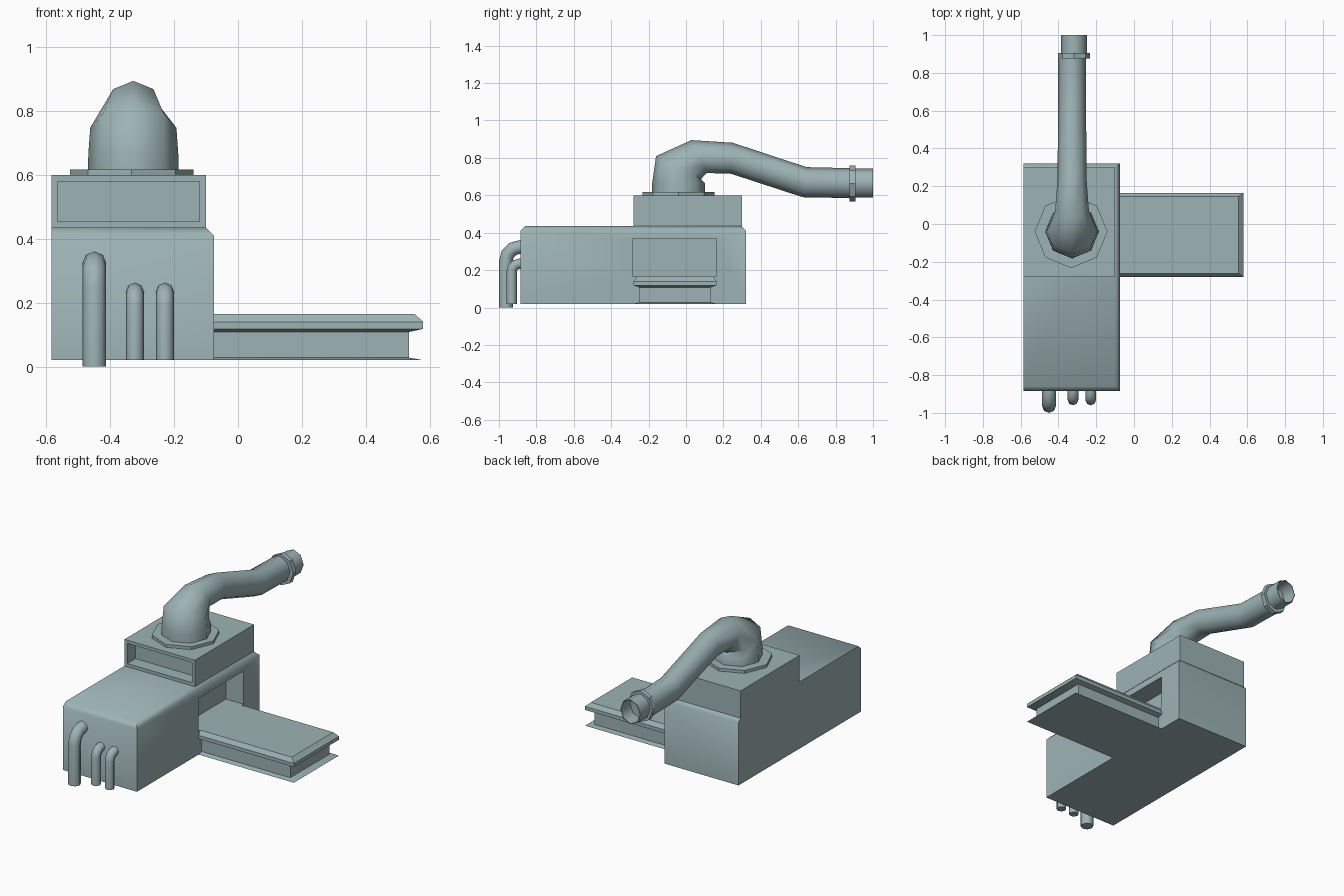
import bpy, bmesh, math
from mathutils import Vector

if "Cube" in bpy.data.objects:
    bpy.data.objects.remove(bpy.data.objects["Cube"], do_unlink=True)

paint = bpy.data.materials.new("grey_teal")
paint.use_nodes = True
COLOUR = (0.34, 0.45, 0.46, 1)
paint.diffuse_color = COLOUR
paint.node_tree.nodes["Principled BSDF"].inputs["Base Color"].default_value = COLOUR


def finish(name, bm, angle=50):
    bmesh.ops.recalc_face_normals(bm, faces=bm.faces[:])
    mesh = bpy.data.meshes.new(name)
    bm.to_mesh(mesh)
    bm.free()
    mesh.materials.append(paint)
    obj = bpy.data.objects.new(name, mesh)
    bpy.context.collection.objects.link(obj)
    bpy.ops.object.select_all(action="DESELECT")
    obj.select_set(True)
    bpy.context.view_layer.objects.active = obj
    bpy.ops.object.shade_smooth_by_angle(angle=math.radians(angle))
    return obj


def box(lo, hi):
    bm = bmesh.new()
    lo, hi = Vector(lo), Vector(hi)
    bmesh.ops.create_cube(bm, size=1)
    for v in bm.verts:
        v.co = (lo + hi) / 2 + v.co * (hi - lo)
    return bm


def recess(bm, normal, margins, depth):
    """Inset the box face along normal to the given bounds and push it in."""
    normal = Vector(normal)
    bm.normal_update()
    face = max(bm.faces, key=lambda f: (round(f.normal.dot(normal), 3), f.calc_area()))
    bmesh.ops.inset_individual(bm, faces=[face], thickness=0.01)
    axis = 1 if abs(normal.x) > 0.5 else 0
    mid = face.calc_center_median()
    a0, a1, z0, z1 = margins
    for v in face.verts:
        v.co[axis] = a0 if v.co[axis] < mid[axis] else a1
        v.co.z = z0 if v.co.z < mid.z else z1
    out = bmesh.ops.extrude_discrete_faces(bm, faces=[face])["faces"][0]
    bmesh.ops.translate(bm, vec=normal * -depth, verts=out.verts[:])


def loft(name, rings, angle=60, caps=True):
    """Skin a list of rings of points."""
    bm = bmesh.new()
    rows = [[bm.verts.new(p) for p in ring] for ring in rings]
    n = len(rows[0])
    for a, b in zip(rows, rows[1:]):
        for i in range(n):
            j = (i + 1) % n
            bm.faces.new((a[i], a[j], b[j], b[i]))
    if caps:
        bm.faces.new(rows[0])
        bm.faces.new(rows[-1])
    return finish(name, bm, angle)


def tube_ring(x, y, z, tilt, r, wide=1.0, sides=8):
    """Ring in a plane whose axis leans from up (0) to back (90)."""
    t = math.radians(tilt)
    ring = []
    for i in range(sides):
        a = 2 * math.pi * i / sides
        c, s = r * math.cos(a), r * math.sin(a) * wide
        ring.append((x + s, y - c * math.cos(t), z + c * math.sin(t)))
    return ring


# Main body: top edges bevelled except along the right side, bay in the left side
body = box((-0.585, -0.885, 0.02), (-0.075, 0.32, 0.435))
edges = [e for e in body.edges
         if all(v.co.z > 0.4 for v in e.verts) and any(v.co.x > -0.1 for v in e.verts)]
bmesh.ops.bevel(body, geom=edges, offset=0.025, segments=1, affect="EDGES")
recess(body, (1, 0, 0), (-0.283, 0.16, 0.165, 0.37), 0.12)
finish("main_body", body)

# Upper housing with a recessed front window
upper = box((-0.585, -0.28, 0.42), (-0.10, 0.30, 0.60))
recess(upper, (0, -1, 0), (-0.565, -0.12, 0.455, 0.58), 0.08)
finish("upper_housing", upper)

# Side table: flanged top slab, narrow web and flared foot
rings = []
for z, inset in ((0.02, 0), (0.028, 1), (0.108, 1), (0.118, 0), (0.14, 0), (0.165, 0.6)):
    x1, y0, y1 = 0.58 - 0.045 * inset, -0.28 + 0.03 * inset, 0.163 - 0.03 * inset
    rings.append([(-0.09, y0, z), (x1, y0, z), (x1, y1, z), (-0.09, y1, z)])
loft("side_table", rings, 30)

# Octagonal collar
loft("pipe_collar", [tube_ring(-0.333, -0.04, z, 0, 0.193) for z in (0.595, 0.618)], 40)

# Exhaust duct: y, z, tilt, radius
duct = ((-0.04, 0.61, 0, 0.142), (-0.04, 0.665, 0, 0.141), (-0.04, 0.748, 27, 0.135),
        (0.07, 0.807, 65, 0.097), (0.245, 0.798, 93, 0.083),
        (0.635, 0.67, 97, 0.081), (0.88, 0.665, 90, 0.08))
loft("exhaust_duct", [tube_ring(-0.328, y, z, t, r, 1 if r > 0.1 else 0.92)
                      for y, z, t, r in duct])

# Flange and hollow nozzle at the duct end
loft("duct_flange", [tube_ring(-0.318, y, 0.663, 90, 0.097, 0.88) for y in (0.875, 0.905)], 40)
nozzle = ((0.9, 0.077), (1.0, 0.077), (1.0, 0.072), (0.91, 0.072))
loft("duct_nozzle", [tube_ring(-0.318, y, 0.665, 90, r, 0.9) for y, r in nozzle], 50)

# Bent pipes on the front: x, outer y, foot z, top z, radius
pipes = {"large_front_pipe": (-0.45, -1.0, 0.0, 0.36, 0.037),
         "small_front_pipe_right": (-0.323, -0.96, 0.02, 0.262, 0.028),
         "small_front_pipe_left": (-0.229, -0.96, 0.02, 0.262, 0.028)}
for name, (x, y, foot, top, r) in pipes.items():
    yc, zc = y + r, top - r
    bend = -0.89 - yc
    path = [(yc, foot, 0)]
    for t in (0, 30, 60, 90):
        a = math.radians(t)
        path.append((yc + bend * (1 - math.cos(a)), zc - bend * (1 - math.sin(a)), t))
    path.append((-0.87, zc, 90))
    loft(name, [tube_ring(x, py, pz, t, r) for py, pz, t in path])
